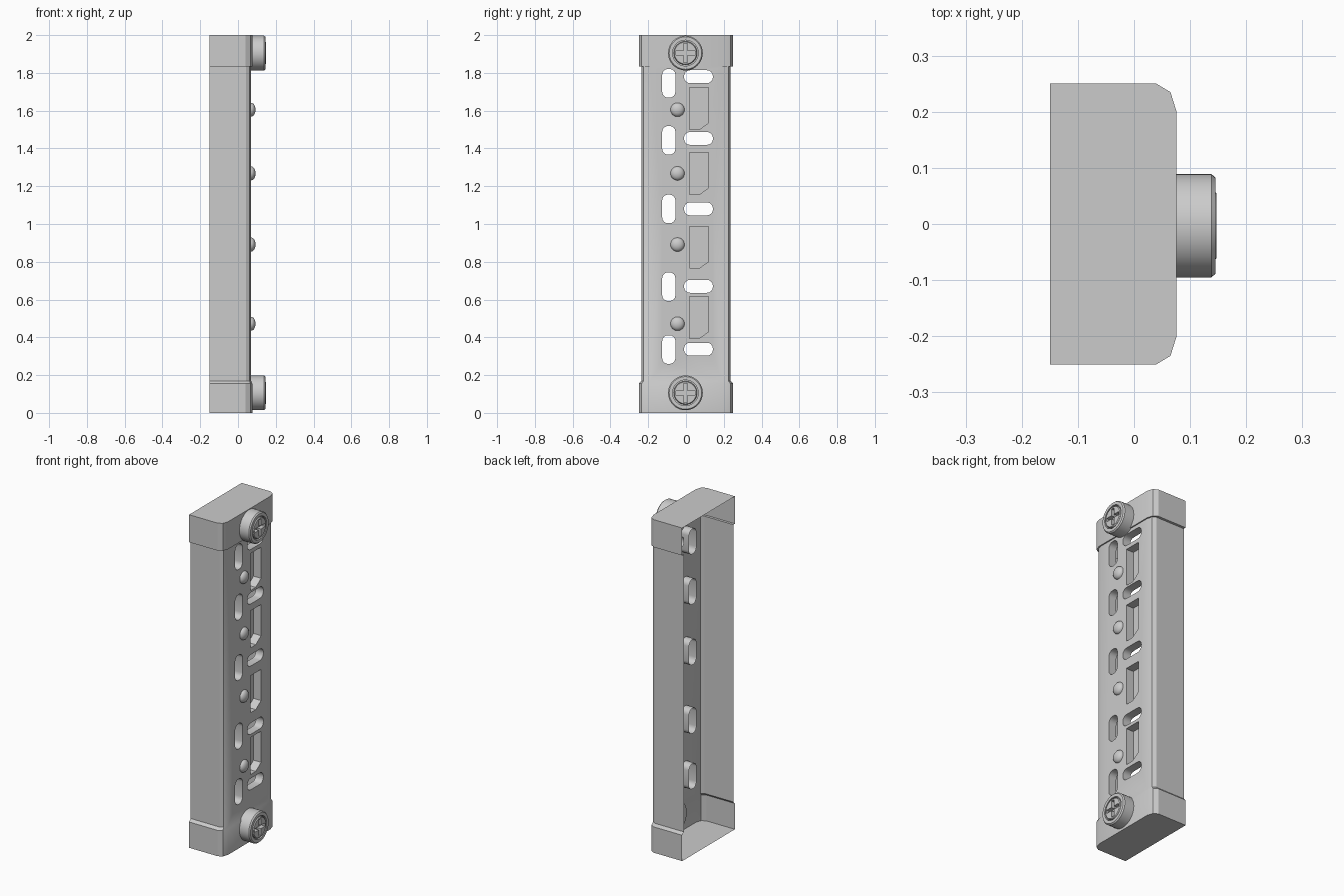
import bpy, bmesh
from math import cos, sin, pi
from mathutils import Matrix, Vector

if "Cube" in bpy.data.objects:
    bpy.data.objects.remove(bpy.data.objects["Cube"])


def finish(bm, name, front_x):
    """Orient normals outward, make the object, smooth the curved parts."""
    bmesh.ops.recalc_face_normals(bm, faces=bm.faces[:])
    bm.normal_update()
    front = [f for f in bm.faces if abs(f.calc_center_median().x - front_x) < 1e-4
             and abs(f.normal.x) > 0.99]
    if front and sum(f.normal.x * f.calc_area() for f in front) < 0:
        bmesh.ops.reverse_faces(bm, faces=bm.faces[:])
    me = bpy.data.meshes.new(name)
    bm.to_mesh(me)
    bm.free()
    ob = bpy.data.objects.new(name, me)
    bpy.context.collection.objects.link(ob)
    bpy.ops.object.select_all(action='DESELECT')
    ob.select_set(True)
    bpy.context.view_layer.objects.active = ob
    bpy.ops.object.shade_smooth_by_angle(angle=pi / 6)
    return ob


def loft(bm, a, b, closed, skip=None):
    n = len(a)
    for i in range(n if closed else n - 1):
        if i != skip:
            j = (i + 1) % n
            bm.faces.new((a[i], a[j], b[j], b[i]))


def holed_face(bm, edges, holes, x, depth):
    """Fill a flat face facing +x with holes; sink each hole's walls inward."""
    edges = list(edges)
    for pts, floor in holes:
        rim = [bm.verts.new((x, y, z)) for y, z in pts]
        low = [bm.verts.new((x - depth, y, z)) for y, z in pts]
        loft(bm, rim, low, True)
        if floor:
            bm.faces.new(low)
        n = len(rim)
        edges += [bm.edges.get((rim[i], rim[(i + 1) % n])) for i in range(n)]
    bmesh.ops.triangle_fill(bm, use_beauty=True, edges=edges, normal=Vector((1, 0, 0)))


def slot(cy, cz, w, h, r=0.031, seg=4):
    """Rounded rectangle outline in the yz plane."""
    pts = []
    for k, (sy, sz) in enumerate(((1, 1), (-1, 1), (-1, -1), (1, -1))):
        for s in range(seg + 1):
            a = (k + s / seg) * pi / 2
            pts.append((cy + sy * (w / 2 - r) + r * cos(a),
                        cz + sz * (h / 2 - r) + r * sin(a)))
    return pts


PANEL_X = 0.069

# Housing: thin shell open at the back, with wider caps at both ends
cap_half = [(-0.15, -0.25), (0.04, -0.25), (0.065, -0.235), (0.076, -0.2)]
body_half = [(-0.15, -0.235), (0.042, -0.235), (0.061, -0.224), (PANEL_X, -0.19)]
cap, body = [h + [(x, -y) for x, y in reversed(h)] for h in (cap_half, body_half)]
bm = bmesh.new()
rings = [[bm.verts.new((x, y, z)) for x, y in prof] for prof, z in
         ((cap, 0), (cap, 0.155), (body, 0.17), (body, 1.835), (cap, 1.835), (cap, 2))]
for i in range(5):
    loft(bm, rings[i], rings[i + 1], False, skip=3 if i == 2 else None)
bm.faces.new(rings[0])
bm.faces.new(rings[-1])

# Front panel: through slots and closed clipped-corner pockets
holes = []
for z in (1.745, 1.443, 1.08, 0.668, 0.335):
    holes.append((slot(-0.091, z, 0.07, 0.152), False))
for z in (1.78, 1.453, 1.08, 0.67, 0.337):
    holes.append((slot(0.066, z, 0.153, 0.068), False))
for z in (1.5, 1.156, 0.766, 0.395):
    holes.append(([(0.018, z), (0.07, z), (0.12, z + 0.035),
                   (0.12, z + 0.222), (0.018, z + 0.222)], True))
lo, hi = rings[2], rings[3]
border = []
for a, b in ((lo[3], lo[4]), (lo[4], hi[4]), (hi[4], hi[3]), (hi[3], lo[3])):
    border.append(bm.edges.get((a, b)) or bm.edges.new((a, b)))
holed_face(bm, border, holes, PANEL_X, 0.05)
finish(bm, "housing", PANEL_X)

# Indicator domes
for i, z in enumerate((1.605, 1.268, 0.891, 0.472)):
    bm = bmesh.new()
    bmesh.ops.create_uvsphere(bm, u_segments=24, v_segments=12, radius=1,
                              matrix=Matrix.Rotation(pi / 2, 4, 'Y'))
    bmesh.ops.delete(bm, geom=[v for v in bm.verts if v.co.x < -0.01], context='VERTS')
    for v in bm.verts:
        v.co = (PANEL_X + 0.024 * v.co.x, -0.045 + 0.037 * v.co.y, z + 0.037 * v.co.z)
    finish(bm, f"indicator_dome_{i + 1}", PANEL_X + 0.024)

# Screws: lathed collar and head with a sunk cross
SCREW = [(0.092, 0.062), (0.092, 0.138), (0.086, 0.145), (0.068, 0.145),
         (0.068, 0.128), (0.062, 0.128), (0.062, 0.142), (0.058, 0.147)]
N, CY = 40, -0.003
for name, cz in (("lower_screw", 0.106), ("upper_screw", 1.905)):
    bm = bmesh.new()
    rings = [[bm.verts.new((x, CY + r * cos(2 * pi * k / N), cz + r * sin(2 * pi * k / N)))
              for k in range(N)] for r, x in SCREW]
    for a, b in zip(rings, rings[1:]):
        loft(bm, a, b, True)
    bm.faces.new(rings[0])
    cross = []
    for c, s in ((1, 0), (0, 1), (-1, 0), (0, -1)):
        for u, v in ((0.05, -0.01), (0.05, 0.01), (0.01, 0.01)):
            cross.append((CY + c * u - s * v, cz + s * u + c * v))
    top = rings[-1]
    rim = [bm.edges.get((top[k], top[(k + 1) % N])) for k in range(N)]
    holed_face(bm, rim, [(cross, True)], 0.147, 0.025)
    finish(bm, name, 0.147)
